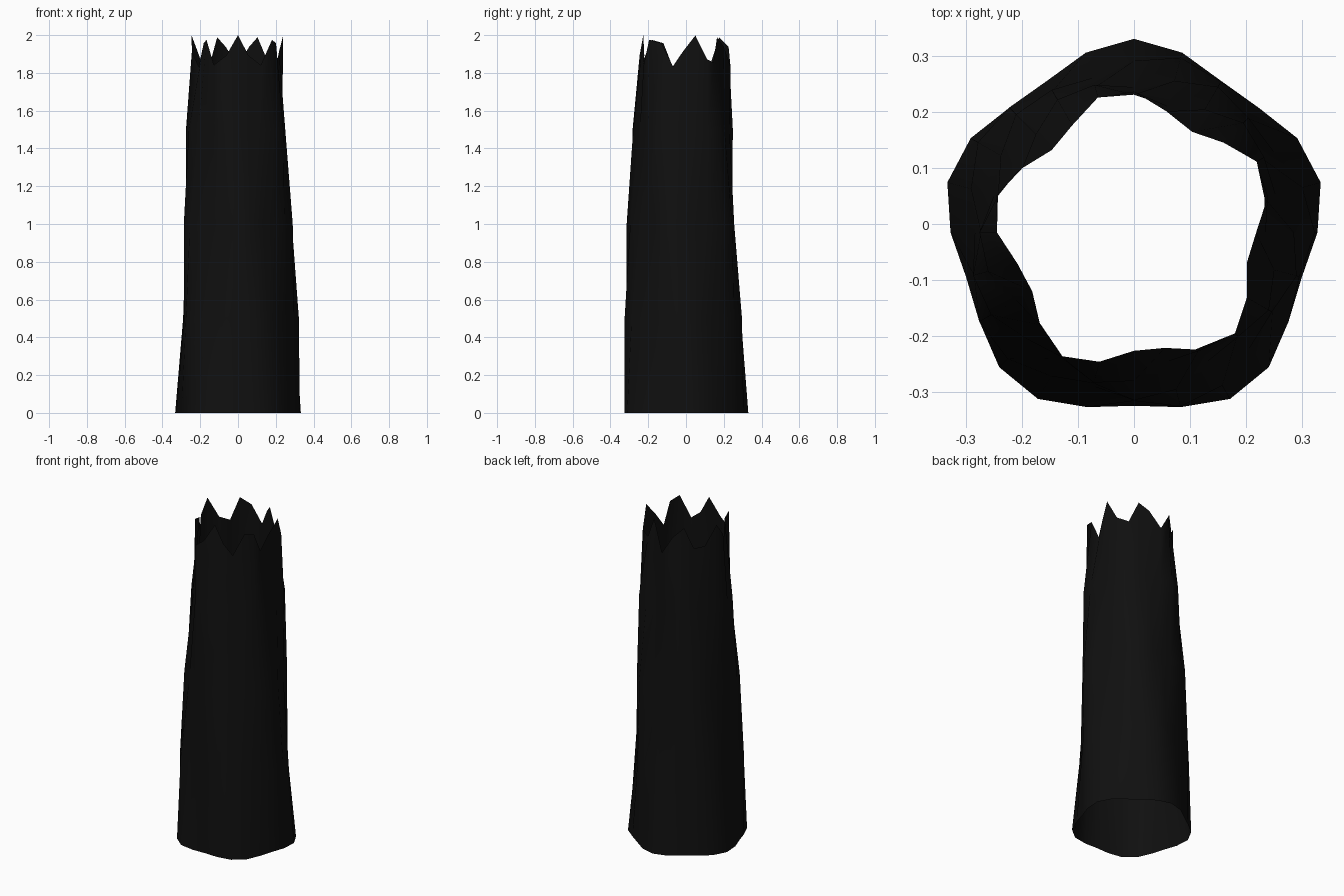
import bpy, bmesh
from math import sin, cos, pi

if "Cube" in bpy.data.objects:
    bpy.data.objects.remove(bpy.data.objects["Cube"])

SIDES = 24
LEVELS = [0.0, 0.5, 1.0, 1.5, 2.0]


def trunk_point(angle, level):
    # Tapered tube with five twisting lobes; seven broken teeth at the rim
    r = 0.327 - 0.048 * level + (0.018 + 0.003 * level) * sin(5 * angle + 2.85 * level)
    z = 1.915 + 0.085 * sin(7 * angle) if level == LEVELS[-1] else level
    return r * cos(angle), r * sin(angle) - 0.015, z


# Open, hollow burnt trunk shell
bm = bmesh.new()
rings = [[bm.verts.new(trunk_point(2 * pi * i / SIDES, lv)) for i in range(SIDES)]
         for lv in LEVELS]
for low, high in zip(rings, rings[1:]):
    for i in range(SIDES):
        j = (i + 1) % SIDES
        bm.faces.new((low[i], low[j], high[j], high[i])).smooth = True

mesh = bpy.data.meshes.new("broken_trunk")
bm.to_mesh(mesh)
bm.free()
trunk = bpy.data.objects.new("broken_trunk", mesh)
bpy.context.collection.objects.link(trunk)

# Charred black bark
bark = bpy.data.materials.new("charred_bark")
bark.diffuse_color = (0.005, 0.005, 0.005, 1)
bark.use_nodes = True
bark.node_tree.nodes["Principled BSDF"].inputs["Base Color"].default_value = bark.diffuse_color
mesh.materials.append(bark)
